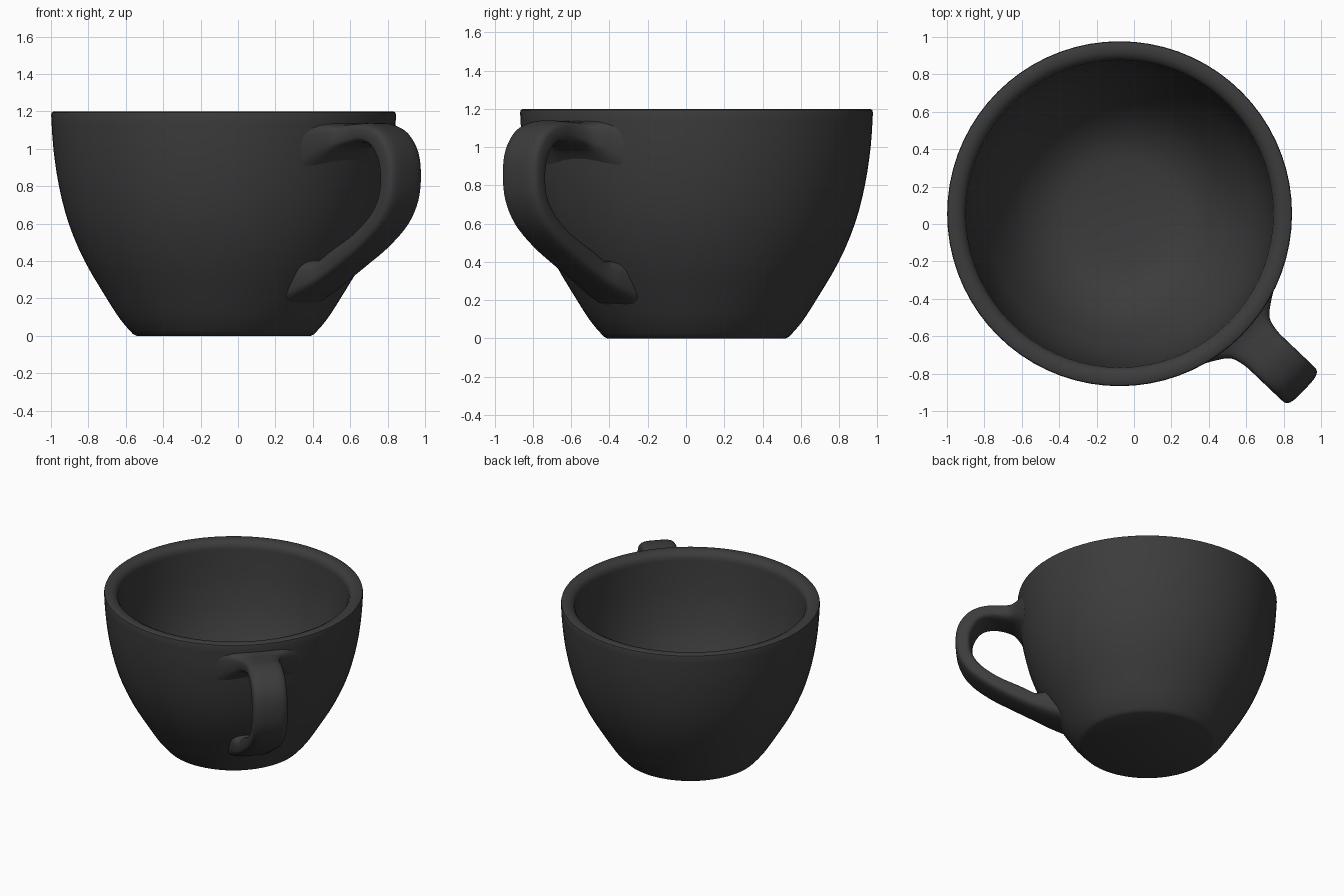
import bpy, bmesh, math
from mathutils import Vector

if "Cube" in bpy.data.objects:
    bpy.data.objects.remove(bpy.data.objects["Cube"])

CENTRE = Vector((-0.077, 0.055, 0))
HANDLE_ANGLE = math.radians(-43.6)

glaze = bpy.data.materials.new("dark_glaze")
glaze.diffuse_color = (0.045, 0.045, 0.045, 1)
glaze.use_nodes = True
glaze.node_tree.nodes["Principled BSDF"].inputs["Base Color"].default_value = glaze.diffuse_color


def smooth_points(pts, n):
    """Catmull-Rom through points of any dimension."""
    out = []
    for i in range(len(pts) - 1):
        p0, p1 = pts[max(i - 1, 0)], pts[i]
        p2, p3 = pts[i + 1], pts[min(i + 2, len(pts) - 1)]
        for k in range(n):
            t = k / n
            out.append(tuple(
                0.5 * (2 * b + (c - a) * t + (2 * a - 5 * b + 4 * c - d) * t * t
                       + (3 * b - a - 3 * c + d) * t ** 3)
                for a, b, c, d in zip(p0, p1, p2, p3)))
    return out + [pts[-1]]


def finish(bm, name):
    bmesh.ops.remove_doubles(bm, verts=bm.verts, dist=0.0005)
    bmesh.ops.recalc_face_normals(bm, faces=bm.faces)
    mesh = bpy.data.meshes.new(name)
    bm.to_mesh(mesh)
    bm.free()
    mesh.materials.append(glaze)
    ob = bpy.data.objects.new(name, mesh)
    bpy.context.collection.objects.link(ob)
    ob.location = CENTRE
    bpy.ops.object.select_all(action='DESELECT')
    ob.select_set(True)
    bpy.context.view_layer.objects.active = ob
    bpy.ops.object.shade_smooth_by_angle(angle=math.radians(40))
    return ob


# Bowl: one lathed profile, outside wall, rounded rim, inside wall
outer = [(0.485, 0.01), (0.55, 0.085), (0.625, 0.2), (0.743, 0.4), (0.828, 0.6),
         (0.88, 0.8), (0.91, 1.0), (0.922, 1.18)]
rim = [(0.919, 1.193), (0.908, 1.2), (0.865, 1.198), (0.838, 1.185)]
inner = [(0.822, 1.16), (0.815, 1.05), (0.795, 0.85), (0.75, 0.65), (0.68, 0.48),
         (0.58, 0.31), (0.46, 0.19), (0.3, 0.12), (0, 0.1)]
profile = [(0, 0), (0.465, 0)] + smooth_points(outer, 3) + rim + smooth_points(inner, 3)
bm = bmesh.new()
verts = [bm.verts.new((r, 0, z)) for r, z in profile]
edges = [bm.edges.new(pair) for pair in zip(verts, verts[1:])]
bmesh.ops.spin(bm, geom=verts + edges, cent=(0, 0, 0), axis=(0, 0, 1),
               angle=math.tau, steps=72, use_duplicate=False)
finish(bm, "cup_bowl")

# Handle: lofted strap, stations hold outside point, inside point and half width
stations = [
    (0.87, 1.15, 0.85, 0.86, 0.30), (0.92, 1.135, 0.91, 0.95, 0.21),
    (0.97, 1.13, 0.96, 0.995, 0.15), (1.05, 1.135, 1.04, 1.02, 0.127),
    (1.16, 1.135, 1.11, 1.03, 0.125), (1.27, 1.09, 1.18, 1.01, 0.125),
    (1.345, 0.99, 1.235, 0.93, 0.125), (1.365, 0.86, 1.25, 0.84, 0.125),
    (1.345, 0.72, 1.235, 0.74, 0.125), (1.27, 0.59, 1.17, 0.645, 0.125),
    (1.13, 0.47, 1.05, 0.55, 0.125), (0.97, 0.37, 0.89, 0.465, 0.125),
    (0.83, 0.29, 0.80, 0.41, 0.13), (0.70, 0.22, 0.76, 0.405, 0.15),
    (0.57, 0.16, 0.70, 0.41, 0.17)]
SIDES = 32
along = Vector((math.cos(HANDLE_ANGLE), math.sin(HANDLE_ANGLE), 0))
across = Vector((-along.y, along.x, 0))


def rounded(v, power=0.55):
    return math.copysign(abs(v) ** power, v)


bm = bmesh.new()
rings = []
for so, zo, si, zi, w in smooth_points(stations, 4):
    a = along * so + Vector((0, 0, zo))
    b = along * si + Vector((0, 0, zi))
    mid, half = (a + b) / 2, (a - b) / 2
    rings.append([bm.verts.new(mid + half * rounded(math.sin(t)) + across * w * rounded(math.cos(t)))
                  for t in (math.tau * k / SIDES for k in range(SIDES))])
for r0, r1 in zip(rings, rings[1:]):
    for k in range(SIDES):
        j = (k + 1) % SIDES
        bm.faces.new((r0[k], r0[j], r1[j], r1[k]))
bm.faces.new(rings[0])
bm.faces.new(rings[-1])
finish(bm, "cup_handle")
